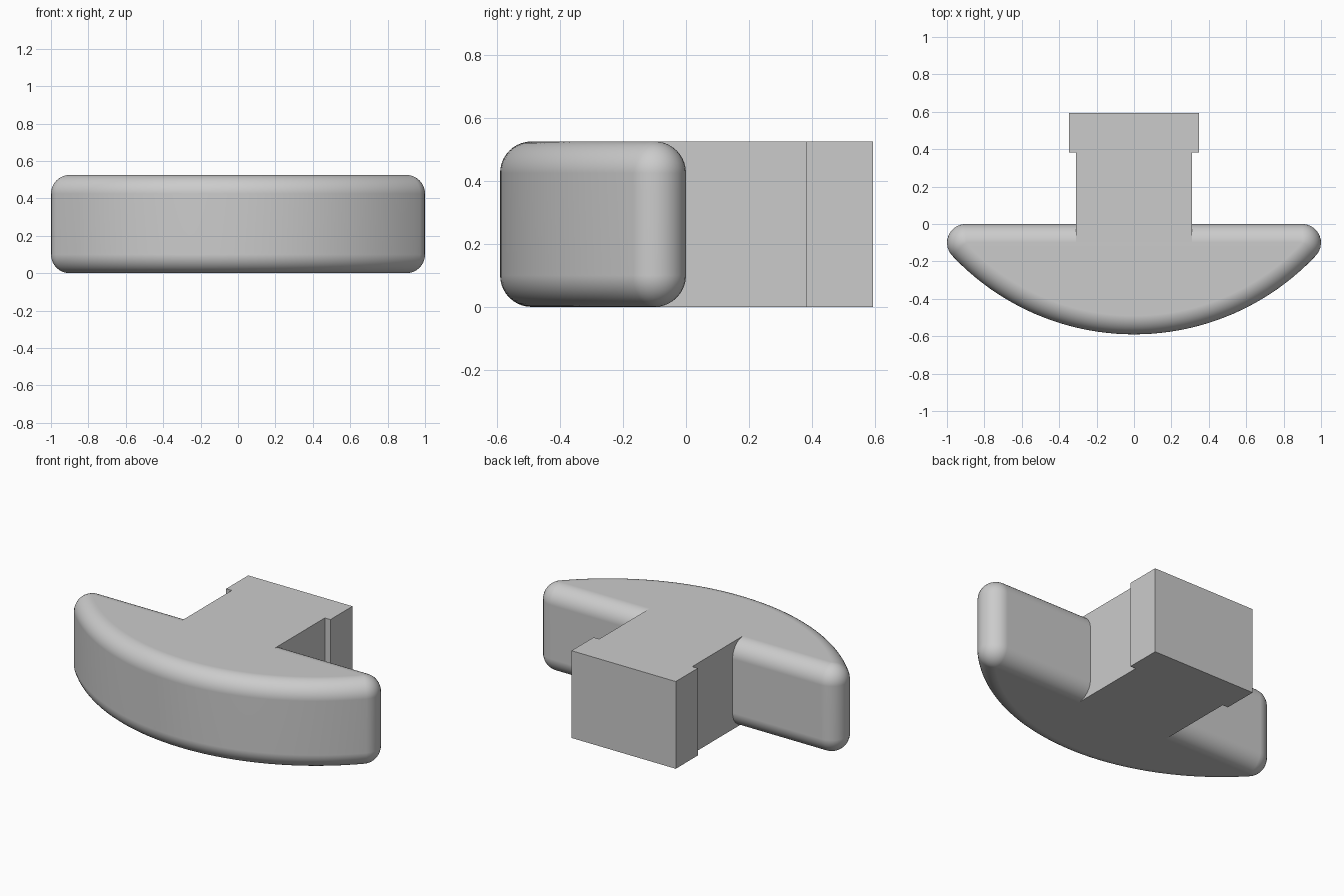
import bpy, bmesh, math
from math import sin, cos, pi

cube = bpy.data.objects.get("Cube")
if cube:
    bpy.data.objects.remove(cube, do_unlink=True)

HEIGHT = 0.525
ROUND = 0.1          # edge rounding radius
TIP = 0.9            # half width of the flat lens
SAG = 0.39           # depth of the flat lens
RADIUS = (TIP**2 + SAG**2) / (2 * SAG)
CENTRE_Y = RADIUS - SAG - ROUND

grey = bpy.data.materials.new("plain grey")
grey.use_nodes = True
colour = (0.6, 0.6, 0.6, 1)
grey.diffuse_color = colour
grey.node_tree.nodes["Principled BSDF"].inputs["Base Color"].default_value = colour


def make_object(name, bm):
    bmesh.ops.recalc_face_normals(bm, faces=bm.faces[:])
    mesh = bpy.data.meshes.new(name)
    bm.to_mesh(mesh)
    bm.free()
    mesh.materials.append(grey)
    obj = bpy.data.objects.new(name, mesh)
    bpy.context.collection.objects.link(obj)
    return obj


def lens_outline(offset, arc_steps=48, corner_steps=10):
    """Bow-shaped outline grown outwards, with round tips."""
    half = math.asin(TIP / RADIUS)
    points = []
    for i in range(arc_steps + 1):
        a = -pi / 2 - half + 2 * half * i / arc_steps
        r = RADIUS + offset
        points.append((r * cos(a), CENTRE_Y + r * sin(a)))
    for side, start, end in ((1, half - pi / 2, pi / 2),
                             (-1, pi / 2, 3 * pi / 2 - half)):
        for i in range(corner_steps + 1):
            a = start + (end - start) * i / corner_steps
            points.append((side * TIP + offset * cos(a), -ROUND + offset * sin(a)))
    return points


# Curved head: stacked outlines with rounded top and bottom edges
bm = bmesh.new()
STEPS = 10
levels = [(ROUND * sin(pi / 2 * i / STEPS), ROUND * (1 - cos(pi / 2 * i / STEPS)))
          for i in range(STEPS + 1)]
levels += [(grow, HEIGHT - z) for grow, z in reversed(levels)]
rings = [[bm.verts.new((x, y, z)) for x, y in lens_outline(grow)] for grow, z in levels]
for low, high in zip(rings, rings[1:]):
    for i in range(len(low)):
        j = (i + 1) % len(low)
        bm.faces.new((low[i], low[j], high[j], high[i]))
bm.faces.new(rings[0][::-1])
bm.faces.new(rings[-1])
bmesh.ops.remove_doubles(bm, verts=bm.verts[:], dist=0.0002)
head = make_object("curved_head", bm)
bpy.context.view_layer.objects.active = head
head.select_set(True)
bpy.ops.object.shade_smooth_by_angle(angle=math.radians(40))
normals = head.modifiers.new("even_shading", 'WEIGHTED_NORMAL')
normals.keep_sharp = True

# Stem with a wider block at its back end
bm = bmesh.new()
side = [(0.31, -ROUND), (0.31, 0.383), (0.347, 0.383), (0.347, 0.593)]
profile = side + [(-x, y) for x, y in reversed(side)]
base = bm.faces.new([bm.verts.new((x, y, 0)) for x, y in profile])
grown = bmesh.ops.extrude_face_region(bm, geom=[base])["geom"]
bmesh.ops.translate(bm, vec=(0, 0, HEIGHT),
                    verts=[v for v in grown if isinstance(v, bmesh.types.BMVert)])
make_object("stem", bm)
